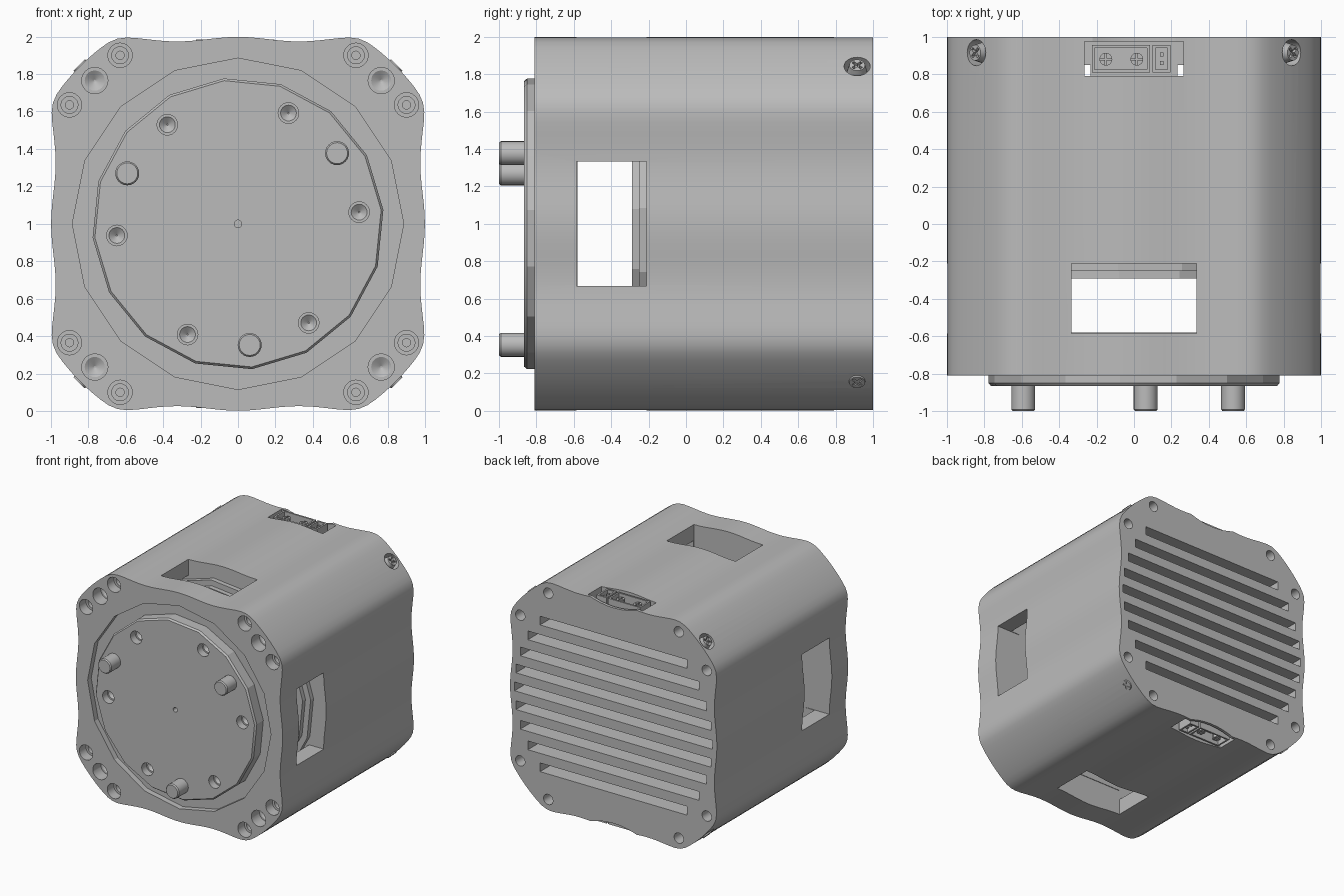
import bpy, bmesh
from math import radians, pi, cos, sin, sqrt
from mathutils import Matrix, Vector

if "Cube" in bpy.data.objects:
    bpy.data.objects.remove(bpy.data.objects["Cube"])

grey = bpy.data.materials.new("plain grey")
grey.use_nodes = True
GREY = (0.5, 0.5, 0.5, 1)
grey.diffuse_color = GREY
grey.node_tree.nodes["Principled BSDF"].inputs["Base Color"].default_value = GREY
MID = Matrix.Translation((0, 0, 1))     # parts are laid out around the shaft axis


def finish(name, bm):
    bmesh.ops.recalc_face_normals(bm, faces=bm.faces)
    me = bpy.data.meshes.new(name)
    bm.to_mesh(me)
    bm.free()
    me.materials.append(grey)
    ob = bpy.data.objects.new(name, me)
    bpy.context.collection.objects.link(ob)
    return ob


def box(name, x, y, z, m=Matrix()):
    bm = bmesh.new()
    lo, hi = Vector((x[0], y[0], z[0])), Vector((x[1], y[1], z[1]))
    size = Matrix.Diagonal((*(hi - lo), 1))
    bmesh.ops.create_cube(bm, size=1, matrix=MID @ m @ Matrix.Translation((lo + hi) / 2) @ size)
    return finish(name, bm)


def rod(name, r, y0, y1, x=0, z=0, sides=24, turn=0, r_front=None, r_back=None, m=Matrix()):
    """Cylinder or cone running front (y0) to back (y1)."""
    bm = bmesh.new()
    place = (MID @ m @ Matrix.Translation((x, (y0 + y1) / 2, z))
             @ Matrix.Rotation(radians(-turn), 4, 'Y') @ Matrix.Rotation(pi / 2, 4, 'X'))
    bmesh.ops.create_cone(bm, cap_ends=True, segments=sides,
                          radius1=r if r_back is None else r_back,
                          radius2=r if r_front is None else r_front,
                          depth=y1 - y0, matrix=place)
    return finish(name, bm)


def cut(target, cutters):
    for c in cutters:
        mod = target.modifiers.new("cut", 'BOOLEAN')
        mod.operation, mod.solver, mod.object = 'DIFFERENCE', 'EXACT', c
        bpy.context.view_layer.objects.active = target
        bpy.ops.object.modifier_apply(modifier=mod.name)
        bpy.data.objects.remove(c)


def smooth(ob, angle=20):
    bpy.ops.object.select_all(action='DESELECT')
    ob.select_set(True)
    bpy.context.view_layer.objects.active = ob
    bpy.ops.object.shade_smooth_by_angle(angle=radians(angle))


# Housing: wavy sides joined by round corners
side = []
for i in range(24):
    t = -0.65 + 1.3 * i / 24
    side.append(Vector((t, 0.986 + 0.014 * cos(2 * pi * t / 0.65))))
for i in range(10):
    a = radians(57 - 24 * i / 10)
    side.append(Vector((cos(a), sin(a))) * 1.193)
outline = [Matrix.Rotation(-q * pi / 2, 2) @ p for q in range(4) for p in side]
n = len(outline)
for _ in range(2):
    outline = [(outline[i - 1] + 2 * p + outline[(i + 1) % n]) / 4 for i, p in enumerate(outline)]
bm = bmesh.new()
face = bm.faces.new([bm.verts.new((p.x, -0.81, p.y + 1)) for p in outline])
new = bmesh.ops.extrude_face_region(bm, geom=[face])["geom"]
bmesh.ops.translate(bm, verts=[g for g in new if isinstance(g, bmesh.types.BMVert)], vec=(0, 1.81, 0))
housing = finish("housing", bm)

# Hollow front chamber, rotor recess and the four windows
cutters = [rod("chamber", 0.9, -0.58, -0.21, sides=16),
           rod("rotor_recess", 0.885, -0.9, -0.76, sides=16)]
for q in range(4):
    spin = Matrix.Rotation(q * pi / 2, 4, 'Y')
    cutters.append(box("window", (-0.333, 0.333), (-0.585, -0.21), (0.75, 1.2), spin))

# Mounting holes on the front and back corners
for sx in (-1, 1):
    for sz in (-1, 1):
        cutters.append(rod("dowel_hole", 0.07, -0.85, -0.7, sx * 0.765, sz * 0.765))
        cutters.append(rod("dowel_tip", 0.07, -0.71, -0.67, sx * 0.765, sz * 0.765, r_back=0.005))
        for hx, hz in ((0.63, 0.9), (0.9, 0.635)):
            for r, depth in ((0.065, -0.72), (0.045, -0.68), (0.022, -0.62)):
                cutters.append(rod("bolt_hole", r, -0.85, depth, sx * hx, sz * hz))
            cutters.append(rod("back_hole", 0.045, 0.9, 1.05, sx * hx, sz * hz))

# Cooling slots across the back, with ends following a circle
for i in range(9):
    z = (i - 4) * 0.16
    w = sqrt(0.955 ** 2 - z * z)
    cutters.append(box("slot", (-w, w), (0.85, 1.1), (z - 0.038, z + 0.038)))

# Connector bays, top and bottom, with a dipped rear rim
for s in (1, -1):
    cutters.append(box("bay", (-0.265, 0.265), (0.79, 0.975), sorted((s * 0.88, s * 1.1))))
    cutters.append(rod("rim_dip", 0.66, 0.96, 1.1, 0, s * 1.6, sides=64))
    cutters.append(box("gap", sorted((s * 0.232, s * 0.265)), (0.79, 0.85), (-1.1, 1.1)))

# Screw seats on the rounded corners
corners = [Matrix.Rotation(radians(45 + 90 * q), 4, 'Y') @ Matrix.Translation((0, 0.915, 1.18))
           @ Matrix.Rotation(-pi / 2, 4, 'X') for q in range(4)]
for m in corners:
    cutters.append(rod("seat", 0.07, -0.1, 0.03, m=m.copy() @ Matrix.Rotation(pi, 4, 'X')))
cut(housing, cutters)
smooth(housing)

# Cross-head screws
for q, m in enumerate(corners):
    m = m @ Matrix.Rotation(pi, 4, 'X')
    flip = -1 if (MID @ m @ Vector((0, -1, 0)) - MID @ m @ Vector()).dot(m.translation) > 0 else 1
    y0, y1 = sorted((flip * 0.02, -flip * 0.06))
    fr, bk = (0.042, 0.06) if flip < 0 else (0.06, 0.042)
    screw = rod(f"corner_screw_{q + 1}", 0.06, y0, y1, r_front=fr, r_back=bk, m=m)
    ya, yb = sorted((flip * 0.0, flip * 0.05))
    for a in (45, 135):
        cut(screw, [box("drive", (-0.032, 0.032), (ya, yb), (-0.008, 0.008),
                        m @ Matrix.Rotation(radians(a), 4, 'Y'))])
    smooth(screw)

# Stator rim seen through the windows
for name, r, y0, y1 in (("stator_front", 0.83, -0.29, -0.25), ("stator_rear", 0.88, -0.25, -0.2)):
    rod(name, r, y0, y1, sides=16, turn=5.5)

# Rotor disc with drilled holes and a centre mark
rotor = rod("rotor", 0.78, -0.85, -0.74, sides=16, turn=5.5)
rotor_lip = rod("rotor_lip", 0.78, -0.865, -0.85, sides=16, turn=5.5, r_front=0.768)
polar = lambda a: (0.65 * cos(radians(a)), 0.65 * sin(radians(a)))
for part in (rotor, rotor_lip):
    cut(part, [rod("hole", 0.055, -0.9, -0.8, *polar(5.5 + 60 * k)) for k in range(6)]
        + [rod("tip", 0.055, -0.81, -0.77, *polar(5.5 + 60 * k), r_back=0.004) for k in range(6)]
        + [rod("centre", 0.02, -0.9, -0.8)])
    smooth(part)

# Drive pins
for k in range(3):
    x, z = polar(35.5 + 120 * k)
    smooth(rod(f"drive_pin_{k + 1}", 0.064, -0.99, -0.8, x, z))
    smooth(rod(f"drive_pin_tip_{k + 1}", 0.064, -1, -0.99, x, z, r_front=0.056))

# Connectors: open sockets with contacts
for s, tag in ((1, "top"), (-1, "bottom")):
    def upright(a, b):
        return sorted((s * a, s * b))
    big = box(f"{tag}_power_socket", (-0.225, 0.085), (0.81, 0.955), upright(0.87, 0.985))
    cut(big, [box("well", (-0.21, 0.07), (0.825, 0.94), upright(0.9, 1.1))])
    small = box(f"{tag}_signal_socket", (0.1, 0.195), (0.81, 0.955), upright(0.87, 0.985))
    cut(small, [box("well", (0.115, 0.18), (0.825, 0.94), upright(0.9, 1.1))])
    stand = Matrix.Rotation(pi / 2, 4, 'X')
    for k, x in enumerate((-0.15, 0.015)):
        y0, y1 = upright(0.88, 0.97)
        pin = rod(f"{tag}_power_contact_{k + 1}", 0.034, y0, y1, x, -0.88, m=stand)
        cut(pin, [box("split", (x - 0.05, x + 0.05), (0.876, 0.884), upright(0.93, 1.1)),
                  box("split", (x - 0.004, x + 0.004), (0.83, 0.93), upright(0.93, 1.1))])
        smooth(pin)
    for k, y in enumerate((0.86, 0.905)):
        box(f"{tag}_signal_contact_{k + 1}", (0.138, 0.157), (y - 0.01, y + 0.01), upright(0.88, 0.97))
